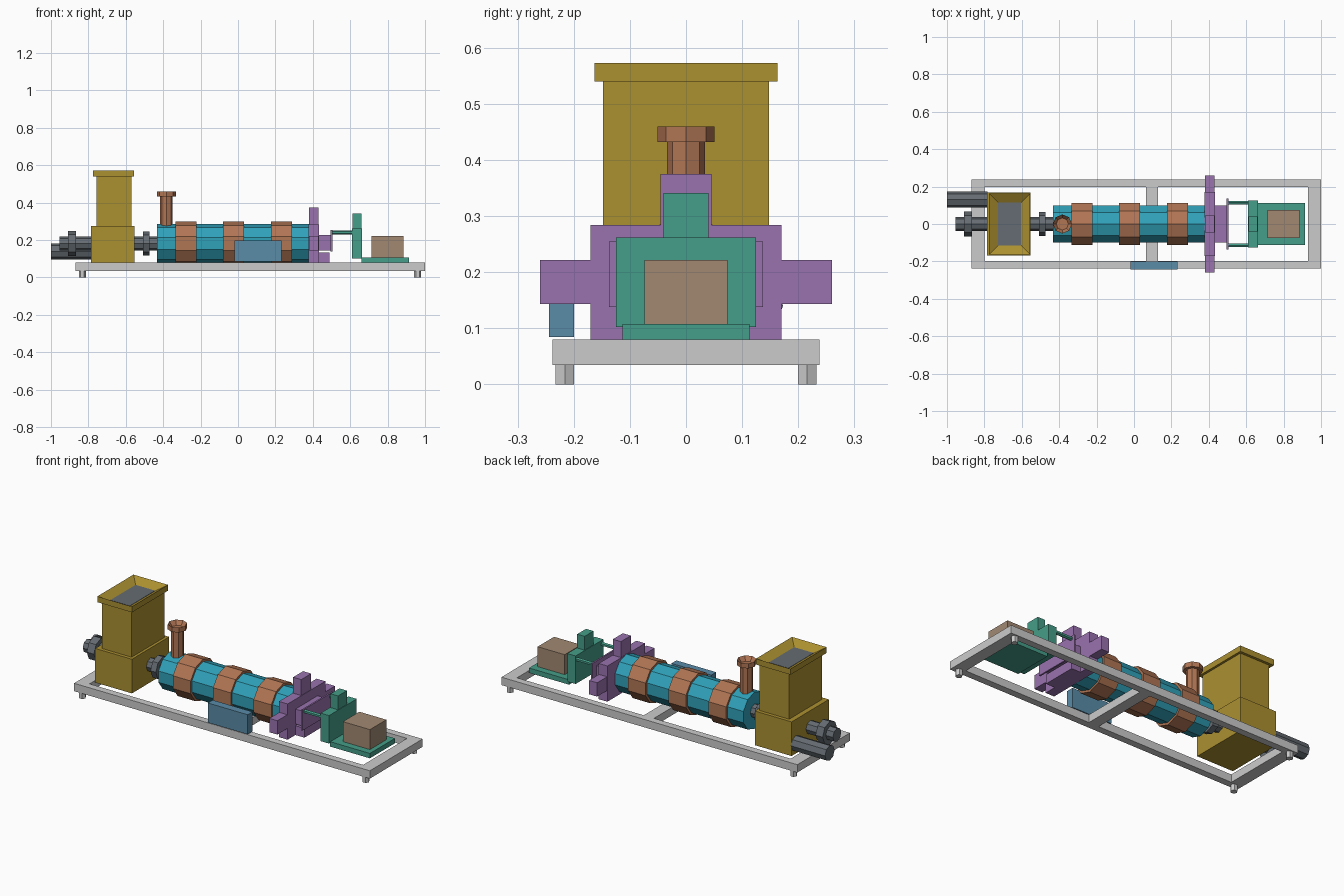
import bpy, bmesh
from math import sin, cos, pi
from mathutils import Vector

if "Cube" in bpy.data.objects:
    bpy.data.objects.remove(bpy.data.objects["Cube"])


def material(name, rgb):
    m = bpy.data.materials.new(name)
    m.diffuse_color = (*rgb, 1)
    m.use_nodes = True
    m.node_tree.nodes["Principled BSDF"].inputs["Base Color"].default_value = m.diffuse_color
    return m


gold = material("gold", (0.41, 0.28, 0.03))
teal = material("teal", (0.03, 0.36, 0.49))
copper = material("copper", (0.44, 0.18, 0.09))
purple = material("purple", (0.32, 0.17, 0.43))
green = material("green", (0.06, 0.34, 0.25))
tan = material("tan", (0.36, 0.25, 0.17))
blue = material("blue", (0.10, 0.26, 0.39))
dark = material("dark_steel", (0.13, 0.15, 0.17))


def solid(name, points, vec, mat=None, rim=0, depth=0):
    """Extrude a polygon along vec; optionally recess its far face."""
    pts = [Vector(p) for p in points]
    vec = Vector(vec)
    origin = sum(pts, Vector()) / len(pts) + vec / 2
    bm = bmesh.new()
    base = bm.faces.new([bm.verts.new(p - origin) for p in pts])
    geo = bmesh.ops.extrude_face_region(bm, geom=[base], use_keep_orig=True)["geom"]
    bmesh.ops.translate(bm, vec=vec, verts=[g for g in geo if isinstance(g, bmesh.types.BMVert)])
    bmesh.ops.recalc_face_normals(bm, faces=bm.faces[:])
    if rim:
        far = [f for f in geo if isinstance(f, bmesh.types.BMFace)][0]
        bmesh.ops.inset_region(bm, faces=[far], thickness=rim, use_even_offset=True)
        bmesh.ops.translate(bm, vec=-vec.normalized() * depth, verts=far.verts[:])
    mesh = bpy.data.meshes.new(name)
    bm.to_mesh(mesh)
    bm.free()
    obj = bpy.data.objects.new(name, mesh)
    obj.location = origin
    bpy.context.collection.objects.link(obj)
    if mat:
        mesh.materials.append(mat)
    return obj


def box(name, x, y, z, mat=None, **kw):
    pts = [(x[0], y[0], z[0]), (x[1], y[0], z[0]), (x[1], y[1], z[0]), (x[0], y[1], z[0])]
    return solid(name, pts, (0, 0, z[1] - z[0]), mat, **kw)


def rod_x(name, x, y, z, r, mat=None, n=8):
    """Cylinder along x with one corner pointing up."""
    a = [2 * pi * i / n for i in range(n)]
    return solid(name, [(x[0], y + r * sin(t), z + r * cos(t)) for t in a], (x[1] - x[0], 0, 0), mat)


def rod_z(name, x, y, z, r, mat=None, n=8, **kw):
    """Cylinder along z with one corner pointing along x."""
    a = [2 * pi * i / n for i in range(n)]
    return solid(name, [(x + r * cos(t), y + r * sin(t), z[0]) for t in a], (0, 0, z[1] - z[0]), mat, **kw)


# Base frame and feet
Z = (0.035, 0.08)
for side, s in (("front", -1), ("back", 1)):
    box("frame_rail_" + side, (-0.87, 1.0), sorted((s * 0.198, s * 0.238)), Z)
    for end, x in (("left", -0.832), ("right", 0.96)):
        rod_z(f"foot_{side}_{end}", x, s * 0.216, (0, 0.035), 0.019, n=6)
for name, x in (("left", (-0.87, -0.8)), ("middle", (0.064, 0.128)), ("right", (0.93, 1.0))):
    box("frame_crossbar_" + name, x, (-0.198, 0.198), Z)

# Feed housing and hopper with recessed mouth
box("feed_housing", (-0.785, -0.553), (-0.168, 0.168), (0.08, 0.275), gold)
box("hopper", (-0.756, -0.569), (-0.148, 0.148), (0.275, 0.541), gold)
box("hopper_rim", (-0.775, -0.556), (-0.163, 0.163), (0.54, 0.573), gold, rim=0.048, depth=0.029)
box("hopper_mouth_plate", (-0.727, -0.604), (-0.114, 0.114), (0.543, 0.546), dark)

# Drive shaft, couplings and motor
AX = 0.182
rod_x("drive_shaft", (-0.955, -0.43), 0, AX, 0.038, dark)
rod_x("rear_coupling", (-0.91, -0.865), 0, AX, 0.066, dark)
rod_x("front_coupling", (-0.508, -0.474), 0, AX, 0.065, dark)
rod_x("drive_motor", (-1.0, -0.783), 0.13, 0.14, 0.043, dark)

# Barrel with heater bands
rod_x("barrel", (-0.433, 0.38), 0, AX, 0.105, teal, 10)
for i, x in enumerate((-0.277, -0.023, 0.233)):
    rod_x(f"heater_band_{i + 1}", (x - 0.056, x + 0.056), 0, AX, 0.118, copper, 10)

# Vent pipe
rod_z("vent_pipe", -0.383, 0, (0.26, 0.433), 0.034, copper)
rod_z("vent_flange", -0.383, 0, (0.432, 0.46), 0.051, copper, rim=0.017, depth=0.025)

# Control box on the front rail
box("control_box", (-0.02, 0.232), (-0.244, -0.2), (0.085, 0.197), blue)

# Die assembly
box("die_plate", (0.378, 0.433), (-0.17, 0.17), (0.08, 0.284), purple)
box("die_top_tab", (0.38, 0.431), (-0.045, 0.045), (0.284, 0.375), purple)
for side, s in (("front", -1), ("back", 1)):
    box("die_arm_" + side, (0.38, 0.431), sorted((s * 0.17, s * 0.26)), (0.143, 0.222), purple)
box("die_head", (0.433, 0.495), (-0.1, 0.1), (0.143, 0.228), purple)
box("die_support", (0.433, 0.49), (-0.1, 0.1), (0.08, 0.133), purple)
box("die_face", (0.495, 0.504), (-0.137, 0.137), (0.138, 0.255), purple)

# Cutter unit on guide rods
for side, s in (("front", -1), ("back", 1)):
    rod_x("guide_rod_" + side, (0.5, 0.615), s * 0.114, 0.24, 0.011, green, 6)
box("cutter_plate", (0.61, 0.663), (-0.125, 0.125), (0.102, 0.262), green)
box("cutter_tab", (0.613, 0.66), (-0.04, 0.04), (0.262, 0.341), green)
box("cutter_base", (0.66, 0.913), (-0.113, 0.113), (0.08, 0.108), green)
box("cutter_motor", (0.715, 0.886), (-0.074, 0.074), (0.108, 0.222), tan)
